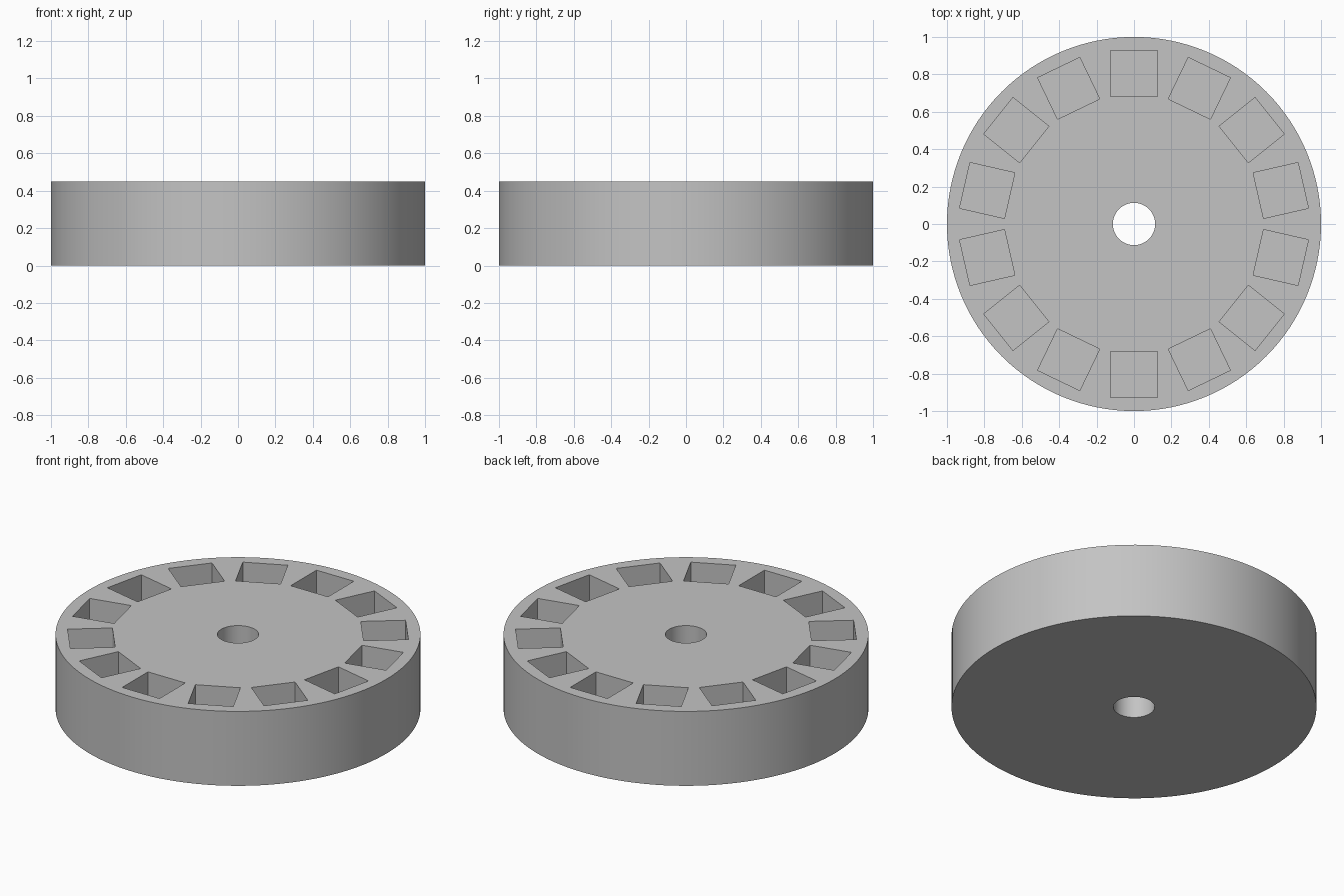
import bpy
import bmesh
from math import tau, radians
from mathutils import Matrix, Vector

RADIUS = 1.0
HEIGHT = 0.45
BORE_RADIUS = 0.113
POCKETS = 14
POCKET_CENTRE = 0.805
POCKET_WIDTH = 0.25
POCKET_LENGTH = 0.246
POCKET_DEPTH = 0.33

default_cube = bpy.data.objects.get("Cube")
if default_cube:
    bpy.data.objects.remove(default_cube, do_unlink=True)

# Plain grey material
grey = bpy.data.materials.new("plain grey")
grey.use_nodes = True
colour = (0.55, 0.55, 0.55, 1.0)
grey.diffuse_color = colour
grey.node_tree.nodes["Principled BSDF"].inputs["Base Color"].default_value = colour


def make_object(name, bm):
    mesh = bpy.data.meshes.new(name)
    bm.to_mesh(mesh)
    bm.free()
    mesh.materials.append(grey)
    obj = bpy.data.objects.new(name, mesh)
    bpy.context.collection.objects.link(obj)
    return obj


def add_cylinder(bm, radius, bottom, top, segments):
    bmesh.ops.create_cone(
        bm, cap_ends=True, segments=segments, radius1=radius, radius2=radius,
        depth=top - bottom, matrix=Matrix.Translation((0, 0, (bottom + top) / 2)))


# Solid round body
bm = bmesh.new()
add_cylinder(bm, RADIUS, 0, HEIGHT, 128)
disc = make_object("pocketed_disc", bm)

# Cutter: central bore plus a ring of blind square pockets
bm = bmesh.new()
add_cylinder(bm, BORE_RADIUS, -0.1, HEIGHT + 0.1, 64)
size = Vector((POCKET_WIDTH, POCKET_LENGTH, 2 * POCKET_DEPTH))
for i in range(POCKETS):
    place = (Matrix.Rotation(i * tau / POCKETS, 4, "Z")
             @ Matrix.Translation((0, POCKET_CENTRE, HEIGHT))
             @ Matrix.Diagonal(size.to_4d()))
    bmesh.ops.create_cube(bm, size=1, matrix=place)
cutter = make_object("bore_and_pocket_cutter", bm)
cutter.hide_render = True

# Cut the body, then discard the cutter
cut = disc.modifiers.new("bore and pockets", "BOOLEAN")
cut.operation = "DIFFERENCE"
cut.solver = "EXACT"
cut.object = cutter
bpy.ops.object.select_all(action="DESELECT")
disc.select_set(True)
bpy.context.view_layer.objects.active = disc
bpy.ops.object.modifier_apply(modifier=cut.name)
bpy.data.objects.remove(cutter, do_unlink=True)

# Smooth round walls, crisp edges
bpy.ops.object.shade_smooth_by_angle(angle=radians(30))
